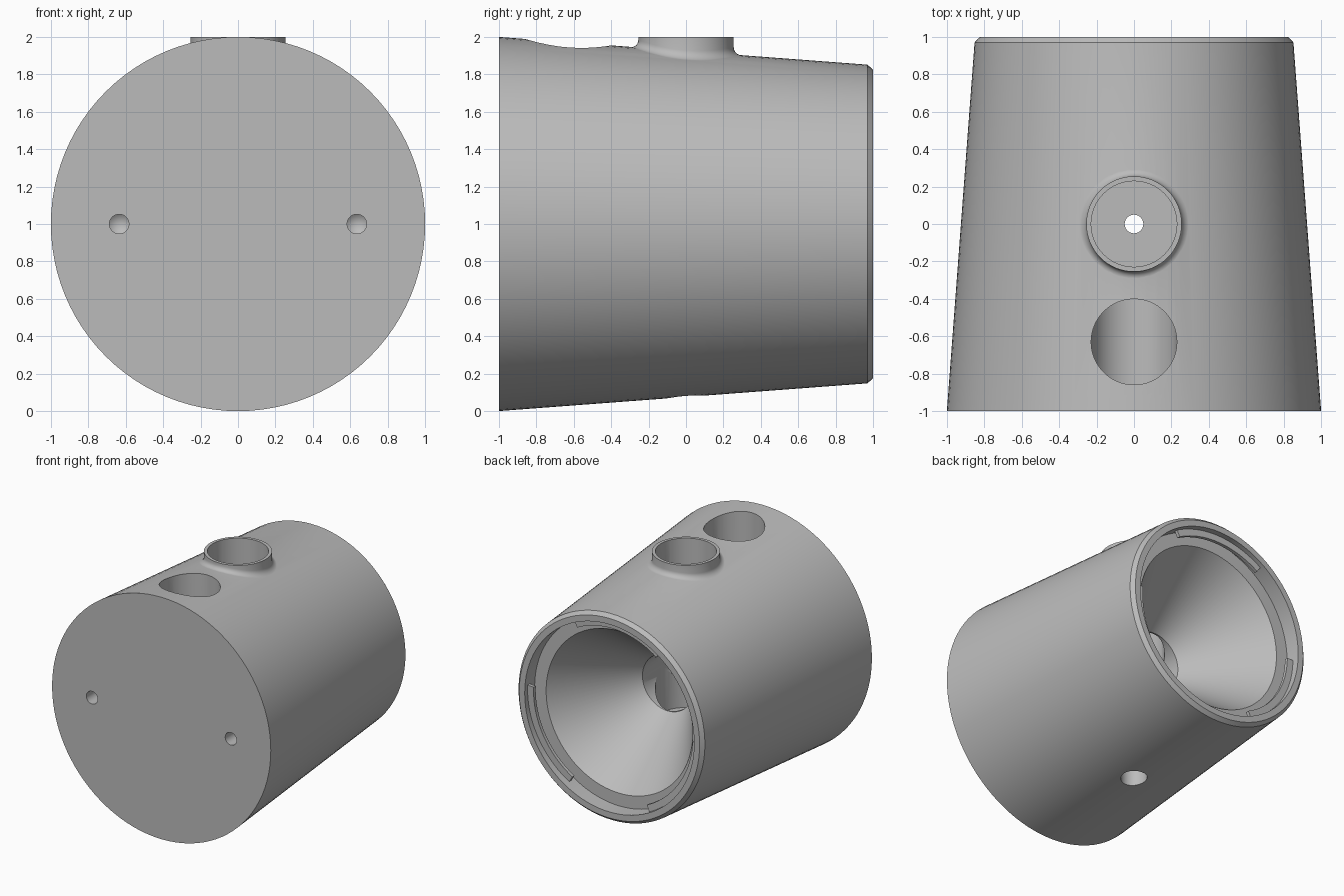
import bpy, bmesh
from math import sin, cos, pi, radians, sqrt

cube = bpy.data.objects.get("Cube")
if cube:
    bpy.data.objects.remove(cube, do_unlink=True)

grey = bpy.data.materials.new("plain grey")
grey.use_nodes = True
grey.diffuse_color = (0.5, 0.5, 0.5, 1)
grey.node_tree.nodes["Principled BSDF"].inputs["Base Color"].default_value = (0.5, 0.5, 0.5, 1)


def finish(name, bm):
    bmesh.ops.recalc_face_normals(bm, faces=bm.faces)
    mesh = bpy.data.meshes.new(name)
    bm.to_mesh(mesh)
    bm.free()
    mesh.materials.append(grey)
    obj = bpy.data.objects.new(name, mesh)
    bpy.context.collection.objects.link(obj)
    return obj


def lathe(name, profile, axis="Z", x=0, y=0, z=0, steps=64, warp=None):
    """Spin (radius, height) points that start and end on the axis."""
    def place(r, h, a):
        if axis == "Y":
            return (x + r * cos(a), y + h, z + r * sin(a))
        return (x + r * cos(a), y + r * sin(a), z + h)

    bm = bmesh.new()
    rings = []
    for r, h in profile:
        count = steps if r > 0 else 1
        rings.append([bm.verts.new(place(r, h, 2 * pi * i / steps)) for i in range(count)])
    for a, b in zip(rings, rings[1:]):
        for i in range(steps):
            j = (i + 1) % steps
            if len(a) == 1:
                bm.faces.new((a[0], b[i], b[j]))
            elif len(b) == 1:
                bm.faces.new((a[i], a[j], b[0]))
            else:
                bm.faces.new((a[i], a[j], b[j], b[i]))
    if warp:
        for v in bm.verts:
            warp(v)
    return finish(name, bm)


def boolean(target, tool, operation):
    mod = target.modifiers.new(operation.lower(), "BOOLEAN")
    mod.operation = operation
    mod.solver = "EXACT"
    mod.object = tool
    bpy.context.view_layer.objects.active = target
    bpy.ops.object.modifier_apply(modifier=mod.name)
    bpy.data.objects.remove(tool, do_unlink=True)


def smooth(obj):
    bpy.ops.object.select_all(action="DESELECT")
    obj.select_set(True)
    bpy.context.view_layer.objects.active = obj
    bpy.ops.object.shade_smooth_by_angle(angle=radians(25))


# Tapered body with open rear socket, conical funnel and blind central bore
BORE = 0.23
body = lathe("body", [
    (0, -1), (1, -1), (0.852, 0.97), (0.825, 1), (0.775, 1), (0.775, 0.87),
    (0.67, 0.87), (BORE, 0.24), (BORE, -0.88), (0, -0.88)],
    axis="Y", z=1, steps=96)


# Collar on top, its foot flaring into the curved body
def follow_body(v):
    if v.co.z < 1:
        radius = 1 - 0.075 * (v.co.y + 1)
        v.co.z += 1 + sqrt(radius ** 2 - v.co.x ** 2)


FLARE = 0.04
foot = [(0.255 + FLARE * (1 - sin(a)), FLARE * (1 - cos(a)) - 0.001)
        for a in (i * pi / 12 for i in range(7))]
collar = lathe("collar", [(0, -0.1), (0.255 + FLARE, -0.1)] + foot + [(0.255, 2), (0, 2)],
               warp=follow_body)
boolean(body, collar, "UNION")


# Vertical bores, underside hole and front sockets
def cylinder(r, low, high):
    return [(0, low), (r, low), (r, high), (0, high)]


boolean(body, lathe("collar_bore", cylinder(0.229, 0.6, 2.2)), "DIFFERENCE")
boolean(body, lathe("top_bore", cylinder(0.229, 1, 2.2), y=-0.63), "DIFFERENCE")
boolean(body, lathe("pin_hole", cylinder(0.05, -0.1, 0.8), steps=32), "DIFFERENCE")
boolean(body, lathe("underside_recess", cylinder(0.1, -0.1, 0.25), steps=32), "DIFFERENCE")
for side in (-1, 1):
    socket = lathe("front_socket", [(0, -1.1), (0.052, -1.1), (0.052, -0.87), (0, -0.83)],
                   axis="Y", x=side * 0.635, z=1, steps=32)
    boolean(body, socket, "DIFFERENCE")
smooth(body)


# Slightly helical locking lugs inside the rear socket
def lug(name, start, span=62, steps=20):
    bm = bmesh.new()
    rings = []
    for i in range(steps + 1):
        a = radians(start + span * i / steps)
        mid = 0.925 + 0.025 * i / steps
        rings.append([bm.verts.new((r * cos(a), mid + d, 1 + r * sin(a)))
                      for r, d in ((0.72, -0.014), (0.785, -0.014), (0.785, 0.014), (0.72, 0.014))])
    for a, b in zip(rings, rings[1:]):
        for k in range(4):
            m = (k + 1) % 4
            bm.faces.new((a[k], a[m], b[m], b[k]))
    bm.faces.new(rings[0])
    bm.faces.new(rings[-1])
    smooth(finish(name, bm))


for n in range(3):
    lug(f"locking_lug_{n + 1}", -58 + 120 * n)
